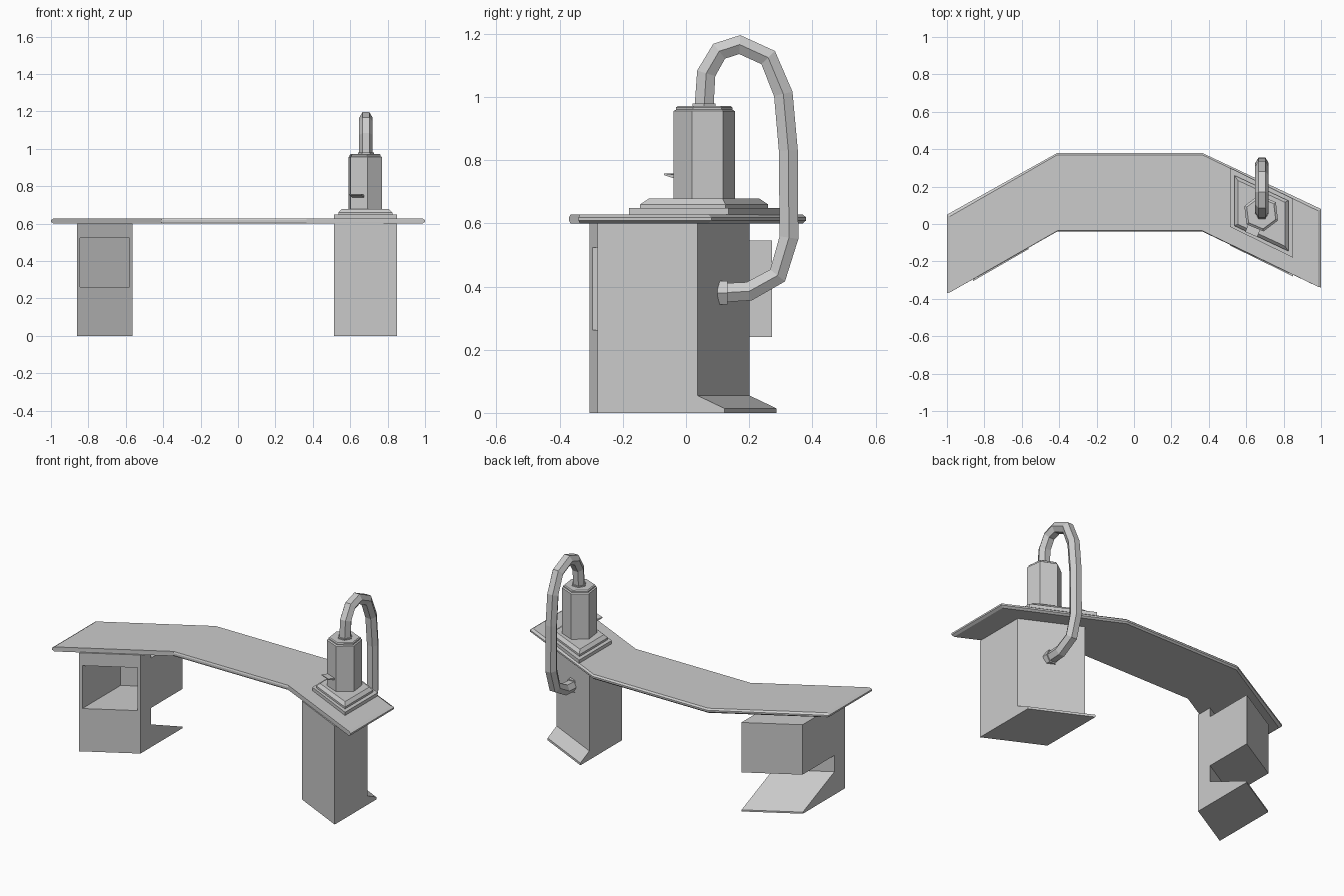
import bpy, bmesh, math
from mathutils import Vector

if "Cube" in bpy.data.objects:
    bpy.data.objects.remove(bpy.data.objects["Cube"])


def make(name, verts, faces):
    me = bpy.data.meshes.new(name)
    bm = bmesh.new()
    vs = [bm.verts.new(v) for v in verts]
    for f in faces:
        bm.faces.new([vs[i] for i in f])
    bmesh.ops.recalc_face_normals(bm, faces=bm.faces)
    bm.to_mesh(me)
    bm.free()
    ob = bpy.data.objects.new(name, me)
    bpy.context.collection.objects.link(ob)
    return ob


def loft(name, rings):
    """Skin a list of equal-length rings and cap both ends."""
    n = len(rings[0])
    faces = [(r * n + i, r * n + (i + 1) % n, (r + 1) * n + (i + 1) % n, (r + 1) * n + i)
             for r in range(len(rings) - 1) for i in range(n)]
    faces += [range(n), range((len(rings) - 1) * n, len(rings) * n)]
    return make(name, [v for r in rings for v in r], faces)


def sheared(name, x0, x1, y0, y1, profile):
    """Side profile (depth, z) run from x0 to x1 while the front slides from y0 to y1."""
    return loft(name, [[(x, y + d, z) for d, z in profile] for x, y in ((x0, y0), (x1, y1))])


def hexagon(r, z, start=37, cx=0.68, cy=0.0575):
    return [(cx + r * math.cos(math.radians(start - 60 * i)),
             cy + r * math.sin(math.radians(start - 60 * i)), z) for i in range(6)]


# Angled counter top with chamfered rim
back = [(-1, 0.05), (-0.41, 0.38), (0.365, 0.38), (1, 0.08)]
front = [(1, -0.34), (0.365, -0.04), (-0.41, -0.04), (-1, -0.37)]


def counter_ring(z, inset):
    def sx(x):
        return math.copysign(1 - 1.5 * inset, x) if abs(x) == 1 else x
    return ([(sx(x), y - inset, z) for x, y in back] +
            [(sx(x), y + inset * 0.4, z) for x, y in front])


loft("counter_top", [counter_ring(0.6, 0.01), counter_ring(0.609, 0),
                     counter_ring(0.619, 0), counter_ring(0.628, 0.01)])

# Right pedestal with sloped rear foot
sheared("right_pedestal", 0.513, 0.85, -0.115, -0.28,
        [(0, 0), (0.402, 0), (0.402, 0.014), (0.316, 0.055), (0.316, 0.602), (0, 0.602)])

# Left pedestal: front panel, wedge foot and rear storage box
left = sheared("left_pedestal", -0.86, -0.565, -0.305, -0.135,
               [(0, 0), (0.405, 0), (0.405, 0.01), (0.1, 0.14), (0.1, 0.24), (0.408, 0.24),
                (0.408, 0.545), (0.1, 0.545), (0.1, 0.602), (0, 0.602)])

# Open shelf cut into the front of the storage box
slope = 0.17 / 0.295
cutter = sheared("shelf_cutter", -0.845, -0.58, -0.305 + 0.015 * slope, -0.135 - 0.015 * slope,
                 [(-0.1, 0.262), (0.37, 0.262), (0.37, 0.524), (-0.1, 0.524)])
cutter.hide_render = True
mod = left.modifiers.new("shelf", 'BOOLEAN')
mod.operation = 'DIFFERENCE'
mod.solver = 'EXACT'
mod.object = cutter
bpy.context.view_layer.objects.active = left
bpy.ops.object.modifier_apply(modifier="shelf")
bpy.data.objects.remove(cutter)

# Stepped base plates
sheared("lower_base_plate", 0.513, 0.85, -0.015, -0.18,
        [(0, 0.62), (0.315, 0.62), (0.315, 0.648), (0, 0.648)])


def plate_ring(z, i):
    return [(0.537 + i, -0.01 + i * 0.5, z), (0.825 - i, -0.145 + i * 1.5, z),
            (0.825 - i, 0.125 - i * 0.5, z), (0.537 + i, 0.26 - i * 1.5, z)]


loft("upper_base_plate", [plate_ring(0.64, 0), plate_ring(0.66, 0), plate_ring(0.678, 0.018)])

# Six-sided tank and its cap
loft("tank", [hexagon(0.098, z) for z in (0.67, 0.955)])
loft("tank_cap", [hexagon(0.098, 0.955), hexagon(0.09, 0.96), hexagon(0.09, 0.967),
                  hexagon(0.084, 0.972)])

# Small tray-like spout on the front face of the tank
u = Vector((math.cos(math.radians(-23)), math.sin(math.radians(-23)), 0))
n = Vector((math.cos(math.radians(-113)), math.sin(math.radians(-113)), 0))
mid = Vector((0.68, 0.0575, 0)) + n * 0.08
loft("spout", [[mid + u * s + n * d + Vector((0, 0, z))
                for d, z in ((0, 0.753), (0.045, 0.758), (0.045, 0.753), (0, 0.739))]
               for s in (-0.04, 0.03)])


# Six-sided hose looping from the cap to the back of the pedestal
def tube(name, path, rx, ry):
    pts = [Vector((0.684, y, z)) for y, z in path]
    rings = []
    for i, p in enumerate(pts):
        a = (p - pts[i - 1]).normalized() if i else Vector()
        b = (pts[i + 1] - p).normalized() if i < len(pts) - 1 else Vector()
        t = (a + b).normalized()
        side = Vector((0, t.z, -t.y))
        rings.append([p + Vector((rx * math.cos(k * math.pi / 3), 0, 0)) +
                      side * (ry * math.sin(k * math.pi / 3) / 0.866) for k in range(6)])
    return loft(name, rings)


tube("hose", [(0.057, 0.965), (0.064, 1.075), (0.105, 1.145), (0.17, 1.166), (0.26, 1.125),
              (0.308, 1.01), (0.324, 0.83), (0.326, 0.555), (0.29, 0.435), (0.2, 0.385),
              (0.11, 0.38)], 0.036, 0.03)
tube("upper_hose_collar", [(0.057, 0.968), (0.057, 0.979)], 0.042, 0.037)
tube("lower_hose_collar", [(0.132, 0.38), (0.1, 0.38)], 0.042, 0.037)
